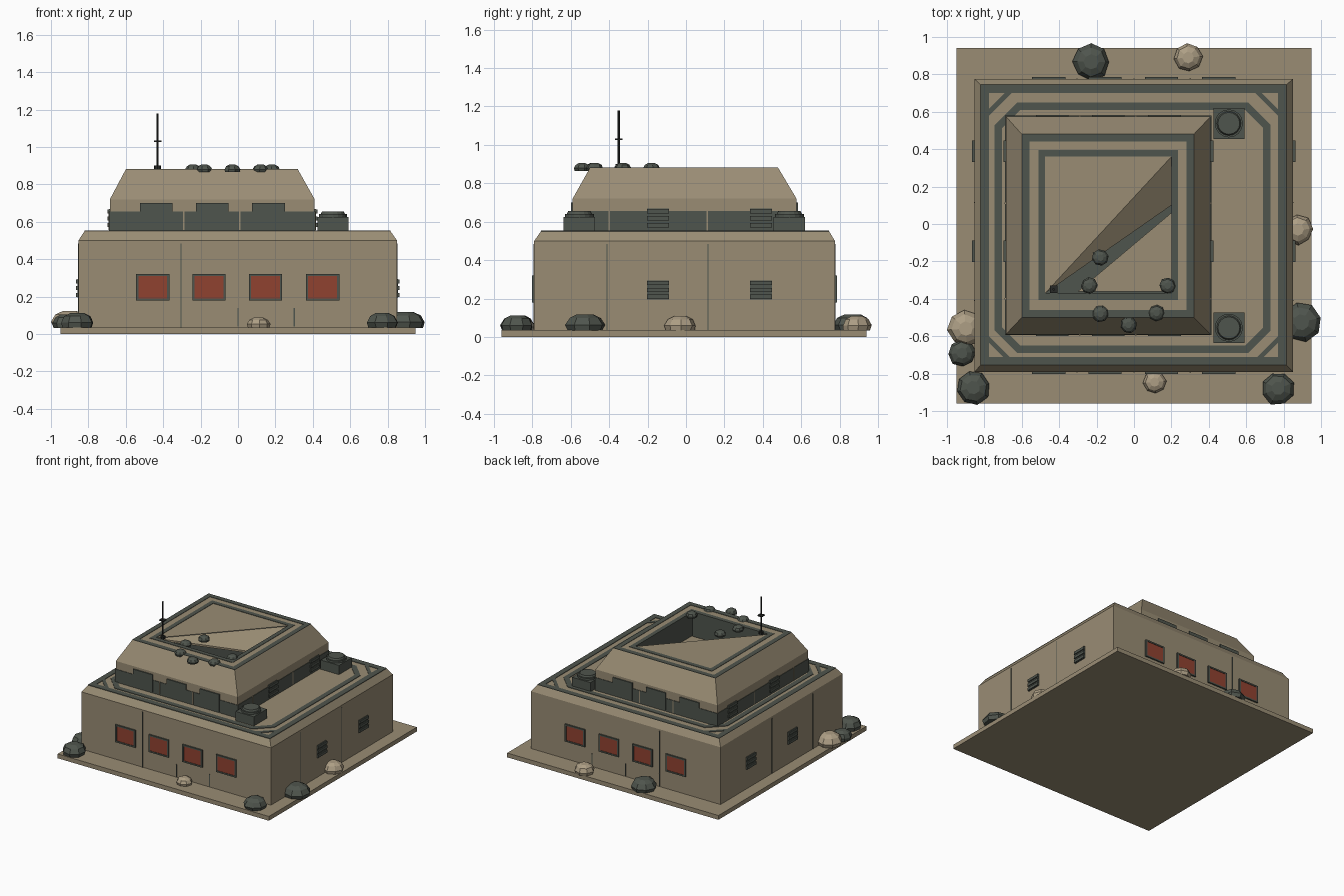
import bpy, bmesh, math, random
from mathutils import Vector, Matrix

random.seed(4)
cube = bpy.data.objects.get("Cube")
if cube:
    bpy.data.objects.remove(cube)


def material(name, rgb):
    m = bpy.data.materials.new(name)
    m.use_nodes = True
    m.diffuse_color = (*rgb, 1)
    m.node_tree.nodes["Principled BSDF"].inputs["Base Color"].default_value = (*rgb, 1)
    return m


TAN = material("sand concrete", (0.32, 0.265, 0.175))
DARK = material("grey green metal", (0.078, 0.09, 0.074))
RED = material("rust red shutter", (0.28, 0.055, 0.03))
STONE = material("pale stone", (0.42, 0.345, 0.235))
BLACK = material("black metal", (0.02, 0.022, 0.02))


def finish(name, bm, *mats):
    bmesh.ops.recalc_face_normals(bm, faces=bm.faces)
    me = bpy.data.meshes.new(name)
    bm.to_mesh(me)
    bm.free()
    for m in mats:
        me.materials.append(m)
    ob = bpy.data.objects.new(name, me)
    bpy.context.collection.objects.link(ob)
    return ob


def box(name, centre, size, mat, turn=0):
    bm = bmesh.new()
    bmesh.ops.create_cube(bm, size=1, matrix=Matrix.Translation(centre)
                          @ Matrix.Rotation(turn, 4, "Z") @ Matrix.Diagonal((*size, 1)))
    return finish(name, bm, mat)


def cylinder(name, centre, r, h, mat, sides=16, top=1.0):
    bm = bmesh.new()
    bmesh.ops.create_cone(bm, cap_ends=True, segments=sides, radius1=r, radius2=r * top,
                          depth=h, matrix=Matrix.Translation(centre))
    return finish(name, bm, mat)


def rect(x0, x1, y0, y1, z, c=0.0):
    # rectangle loop, with cut corners when c is given
    if c == 0:
        return [(x0, y0, z), (x1, y0, z), (x1, y1, z), (x0, y1, z)]
    return [(x0 + c, y0, z), (x1 - c, y0, z), (x1, y0 + c, z), (x1, y1 - c, z),
            (x1 - c, y1, z), (x0 + c, y1, z), (x0, y1 - c, z), (x0, y0 + c, z)]


def bridge(bm, loops, closed=False):
    rings = [[bm.verts.new(p) for p in loop] for loop in loops]
    pairs = list(zip(rings, rings[1:]))
    if closed:
        pairs.append((rings[-1], rings[0]))
    for a, b in pairs:
        n = len(a)
        for i in range(n):
            bm.faces.new((a[i], a[(i + 1) % n], b[(i + 1) % n], b[i]))
    return rings


def band(name, bounds, width, z, mat, c=0.0):
    # thin raised ring painted on a roof
    x0, x1, y0, y1 = bounds
    inner = (x0 + width, x1 - width, y0 + width, y1 - width)
    ci = c - 0.586 * width if c else 0
    bm = bmesh.new()
    bridge(bm, [rect(*bounds, z, c), rect(*bounds, z + 0.006, c),
                rect(*inner, z + 0.006, ci), rect(*inner, z, ci)], closed=True)
    return finish(name, bm, mat)


# ground slab
box("ground_slab", (0, -0.01, 0.0175), (1.9, 1.9, 0.035), TAN)

# lower storey with a chamfered top edge
bm = bmesh.new()
rings = bridge(bm, [rect(-0.853, 0.85, -0.79, 0.775, 0.03), rect(-0.853, 0.85, -0.79, 0.775, 0.5),
                    rect(-0.82, 0.815, -0.755, 0.745, 0.55)])
bm.faces.new(rings[0])
bm.faces.new(rings[-1])
finish("lower_storey", bm, TAN)

# markings on the lower roof
band("lower_roof_edge", (-0.82, 0.815, -0.755, 0.745), 0.045, 0.548, DARK)
band("lower_roof_ring", (-0.745, 0.73, -0.69, 0.65), 0.04, 0.548, DARK, 0.12)
for sx in (-1, 1):
    for sy in (-1, 1):
        box("corner_stripe", (sx * 0.725 - 0.003, sy * 0.655 - 0.01, 0.551),
            (0.18, 0.025, 0.006), DARK, -sx * sy * math.pi / 4)

# upper storey with sloped shoulders and a broken open roof
X0, X1, Y0, Y1, TOP, FLOOR = -0.475, 0.2, -0.37, 0.36, 0.88, 0.66
bm = bmesh.new()
rings = bridge(bm, [rect(-0.685, 0.41, -0.59, 0.575, 0.55), rect(-0.685, 0.41, -0.59, 0.575, 0.72),
                    rect(-0.6, 0.32, -0.5, 0.48, TOP), rect(X0, X1, Y0, Y1, TOP)])
a, b, c, d = rings[-1]
bm.faces.new((a, c, d))
low = [bm.verts.new((v.co.x, v.co.y, FLOOR)) for v in (a, b, c)]
for (p, q), (r, s) in zip(((a, b), (b, c), (c, a)), ((0, 1), (1, 2), (2, 0))):
    bm.faces.new((p, q, low[s], low[r])).material_index = 1
bm.faces.new(low).material_index = 1
finish("upper_storey", bm, TAN, DARK)

# collapsed roof pieces inside the opening
for name, pts in (("hanging_roof_piece", [(X0, Y0, TOP - 0.004), (X1, 0.1, 0.75), (X1, Y1, TOP - 0.004)]),
                  ("fallen_roof_piece", [(-0.3, Y0 + 0.01, 0.69), (X1, Y0 + 0.01, 0.69), (X1, 0.06, 0.69)])):
    bm = bmesh.new()
    f = bm.faces.new([bm.verts.new(p) for p in pts])
    ex = bmesh.ops.extrude_face_region(bm, geom=[f])
    bmesh.ops.translate(bm, vec=(0, 0, -0.015),
                        verts=[g for g in ex["geom"] if isinstance(g, bmesh.types.BMVert)])
    finish(name, bm, TAN)

# markings on the upper roof
band("upper_roof_edge", (-0.6, 0.32, -0.5, 0.48), 0.04, 0.877, DARK)
band("opening_trim", (-0.51, 0.235, -0.405, 0.395), 0.035, 0.877, DARK)

# dark window band around the upper storey
bm = bmesh.new()
bridge(bm, [rect(-0.689, 0.414, -0.594, 0.579, 0.55), rect(-0.689, 0.414, -0.594, 0.579, 0.655),
            rect(-0.68, 0.405, -0.585, 0.57, 0.655), rect(-0.68, 0.405, -0.585, 0.57, 0.55)], closed=True)
finish("window_band", bm, DARK)
for y in (-0.592, 0.577):
    for x in (-0.437, -0.137, 0.163):
        box("upper_window", (x, y, 0.63), (0.175, 0.014, 0.14), DARK)
    for x in (-0.29, 0.01):
        box("band_seam", (x, y, 0.605), (0.008, 0.01, 0.1), TAN)
for x in (-0.687, 0.412):
    box("band_seam", (x, 0.11, 0.605), (0.01, 0.008, 0.1), TAN)
    box("band_seam", (x, -0.4, 0.605), (0.01, 0.008, 0.1), TAN)


def slatted_vent(x, y, z):
    box("vent_back", (x, y, z), (0.008, 0.115, 0.1), DARK)
    for k in (-1, 0, 1):
        box("vent_slat", (x, y, z + k * 0.036), (0.024, 0.115, 0.022), DARK)


for y in (-0.145, 0.39):
    for x in (-0.855, 0.852):
        slatted_vent(x, y, 0.245)
    for x in (-0.687, 0.412):
        slatted_vent(x, y, 0.618)

# red shutters with metal frames, front and back
for y, s in ((-0.79, -1), (0.775, 1)):
    for x in (-0.455, -0.155, 0.147, 0.452):
        for k in (-1, 1):
            box("shutter_frame_side", (x + k * 0.083, y, 0.25), (0.013, 0.022, 0.142), DARK)
            box("shutter_frame_rail", (x, y, 0.25 + k * 0.065), (0.178, 0.022, 0.012), DARK)
        box("shutter", (x, y + s * 0.001, 0.25), (0.16, 0.012, 0.125), RED)
    for x in (-0.305, 0.0, 0.3):
        box("wall_seam", (x, y, 0.09), (0.007, 0.008, 0.1), DARK)
    box("wall_seam", (-0.305, y, 0.26), (0.005, 0.006, 0.45), DARK)
for x in (-0.853, 0.85):
    for y in (-0.41, 0.115):
        box("wall_seam", (x, y, 0.26), (0.006, 0.005, 0.45), DARK)

# roof ventilators
for y in (0.538, -0.555):
    box("ventilator_box", (0.507, y, 0.585), (0.165, 0.165, 0.08), DARK)
    cylinder("ventilator_collar", (0.507, y, 0.632), 0.075, 0.018, DARK)
    cylinder("ventilator_cap", (0.507, y, 0.648), 0.065, 0.014, DARK, top=0.9)

# aerial
cylinder("aerial_foot", (-0.43, -0.35, 0.89), 0.018, 0.02, BLACK, 8)
cylinder("aerial_mast", (-0.43, -0.35, 1.03), 0.006, 0.3, BLACK, 8)
box("aerial_bar", (-0.43, -0.35, 1.03), (0.04, 0.04, 0.008), BLACK)


def rock(name, x, y, r, z, h, mat):
    # faceted dome with a flat top and turned-in foot
    turn = random.random()
    loops = []
    for k, t in ((0.9, 0), (1, 0.35), (0.78, 0.78), (0.4, 1)):
        loops.append([(x + r * k * j * math.cos(turn + i * math.tau / 8),
                       y + r * k * j * math.sin(turn + i * math.tau / 8), z + h * t)
                      for i in range(8) for j in [random.uniform(0.94, 1.04)]])
    bm = bmesh.new()
    rings = bridge(bm, loops)
    bm.faces.new(rings[0])
    bm.faces.new(rings[-1])
    finish(name, bm, mat)


# boulders on the ground
for x, y, r, h, m in ((-0.86, -0.875, 0.092, 0.08, DARK), (-0.92, -0.69, 0.075, 0.07, DARK),
                      (-0.9, -0.56, 0.097, 0.09, STONE), (0.77, -0.88, 0.09, 0.08, DARK),
                      (0.895, -0.525, 0.105, 0.085, DARK), (0.875, -0.03, 0.082, 0.075, STONE),
                      (0.11, -0.845, 0.062, 0.055, STONE), (0.29, 0.89, 0.077, 0.075, STONE),
                      (-0.23, 0.867, 0.1, 0.085, DARK)):
    rock("boulder", x, y, r, 0.033, h, m)

# rubble on the roof
for x, y in ((-0.18, -0.18), (-0.24, -0.33), (0.18, -0.33), (-0.18, -0.48), (0.12, -0.475), (-0.03, -0.54)):
    rock("rubble", x, y, 0.045, 0.865, 0.04, DARK)
